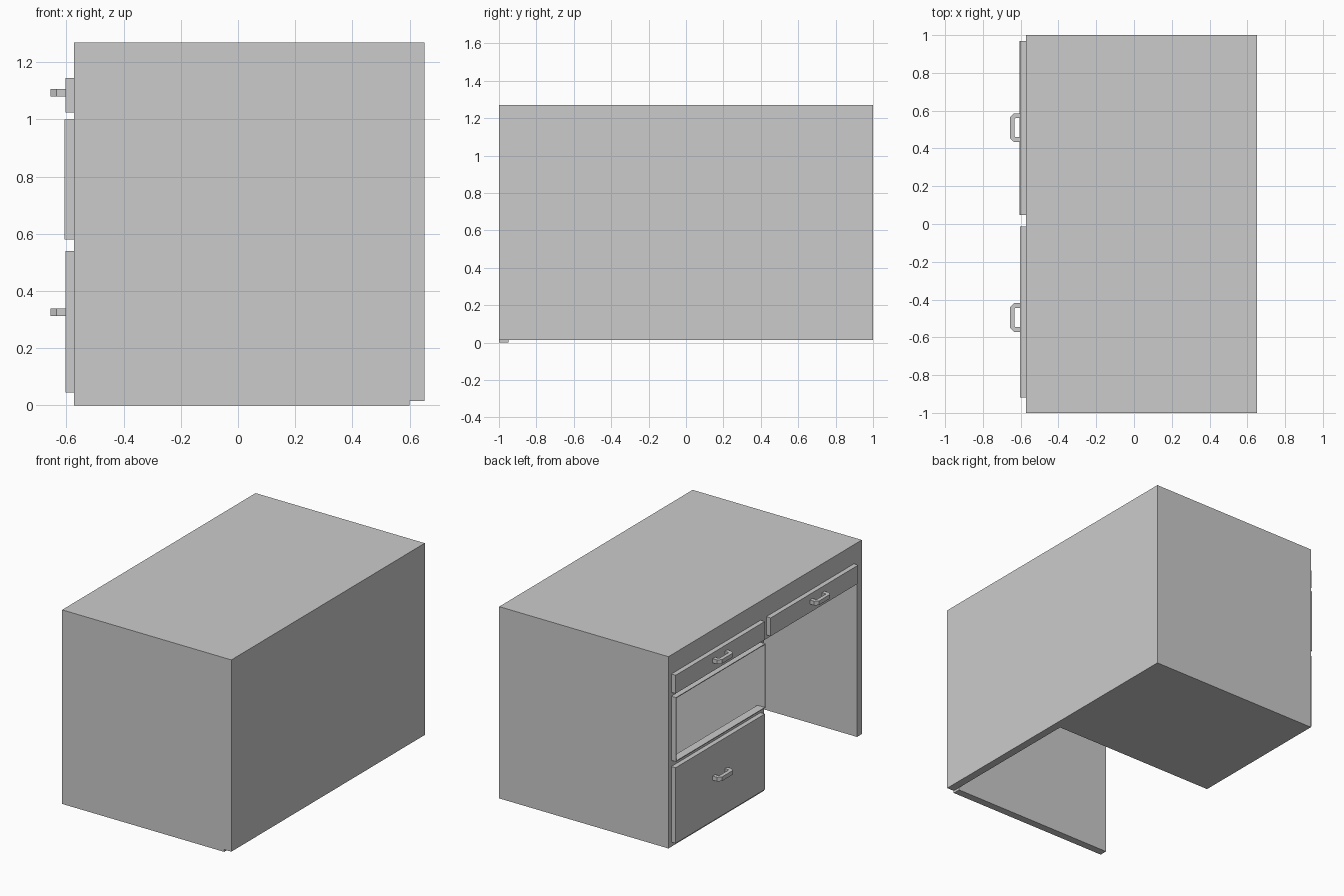
import bpy, bmesh

if "Cube" in bpy.data.objects:
    bpy.data.objects.remove(bpy.data.objects["Cube"])

FRONT, BACK = -0.573, 0.652      # drawer side faces -x
FACE = -0.604                    # front of the drawer fronts


def finish(name, bm):
    bmesh.ops.recalc_face_normals(bm, faces=bm.faces)
    mesh = bpy.data.meshes.new(name)
    bm.to_mesh(mesh)
    bm.free()
    ob = bpy.data.objects.new(name, mesh)
    bpy.context.collection.objects.link(ob)
    return ob


def box(name, x, y, z):
    """Box from (min, max) pairs."""
    bm = bmesh.new()
    bmesh.ops.create_cube(bm, size=1)
    for v in bm.verts:
        v.co = [lo + (hi - lo) * (c + 0.5) for c, (lo, hi) in zip(v.co, (x, y, z))]
    return finish(name, bm)


def prism(name, quads, z0, z1):
    """Join flat outlines that share corners and extrude them upward."""
    bm = bmesh.new()
    for q in quads:
        bm.faces.new([bm.verts.new((px, py, z0)) for px, py in q])
    bmesh.ops.remove_doubles(bm, verts=bm.verts, dist=1e-5)
    ext = bmesh.ops.extrude_face_region(bm, geom=bm.faces[:], use_keep_orig=True)
    top = [g for g in ext["geom"] if isinstance(g, bmesh.types.BMVert)]
    bmesh.ops.translate(bm, verts=top, vec=(0, 0, z1 - z0))
    return finish(name, bm)


def handle(name, yc, z0):
    """Chamfered C-shaped pull."""
    outer = [(FACE, -0.076), (-0.635, -0.076), (-0.656, -0.056),
             (-0.656, 0.056), (-0.635, 0.076), (FACE, 0.076)]
    inner = [(FACE, -0.05), (-0.628, -0.05), (-0.632, -0.046),
             (-0.632, 0.046), (-0.628, 0.05), (FACE, 0.05)]
    quads = [[(px, py + yc) for px, py in (outer[i], outer[i + 1], inner[i + 1], inner[i])]
             for i in range(5)]
    prism(name, quads, z0, z0 + 0.027)


# Desk carcass
box("desktop", (FRONT, BACK), (-1, 1), (1.0, 1.27))
box("back_panel", (0.6, BACK), (-1, 1), (0.015, 1.0))
box("side_leg", (FRONT, 0.6), (-1, -0.95), (0, 1.0))

# Hollow drawer cabinet
box("cabinet_outer_wall", (FRONT, 0.6), (0.965, 1), (0.015, 1.0))
box("cabinet_inner_wall", (FRONT, 0.6), (0.012, 0.052), (0.015, 1.0))
box("cabinet_floor", (FRONT, 0.6), (0.052, 0.965), (0.015, 0.045))
box("cabinet_lower_front", (FRONT, -0.553), (0.052, 0.965), (0.045, 0.585))

# Drawer fronts
box("top_drawer", (FACE, FRONT), (0.047, 0.97), (1.025, 1.145))
box("knee_drawer", (FACE, FRONT), (-0.918, -0.013), (1.025, 1.145))
box("lower_drawer", (FACE, FRONT), (0.047, 0.97), (0.045, 0.54))

# Thin raised frame around the open compartment
for side, y in (("outer", (0.965, 0.97)), ("inner", (0.047, 0.052))):
    box("opening_frame_" + side, (-0.607, FRONT), y, (0.58, 1.0))
for side, z in (("top", (0.995, 1.0)), ("bottom", (0.58, 0.585))):
    box("opening_frame_" + side, (-0.607, FRONT), (0.052, 0.965), z)

# Pulls
handle("top_drawer_handle", 0.51, 1.08)
handle("knee_drawer_handle", -0.495, 1.08)
handle("lower_drawer_handle", 0.51, 0.312)
